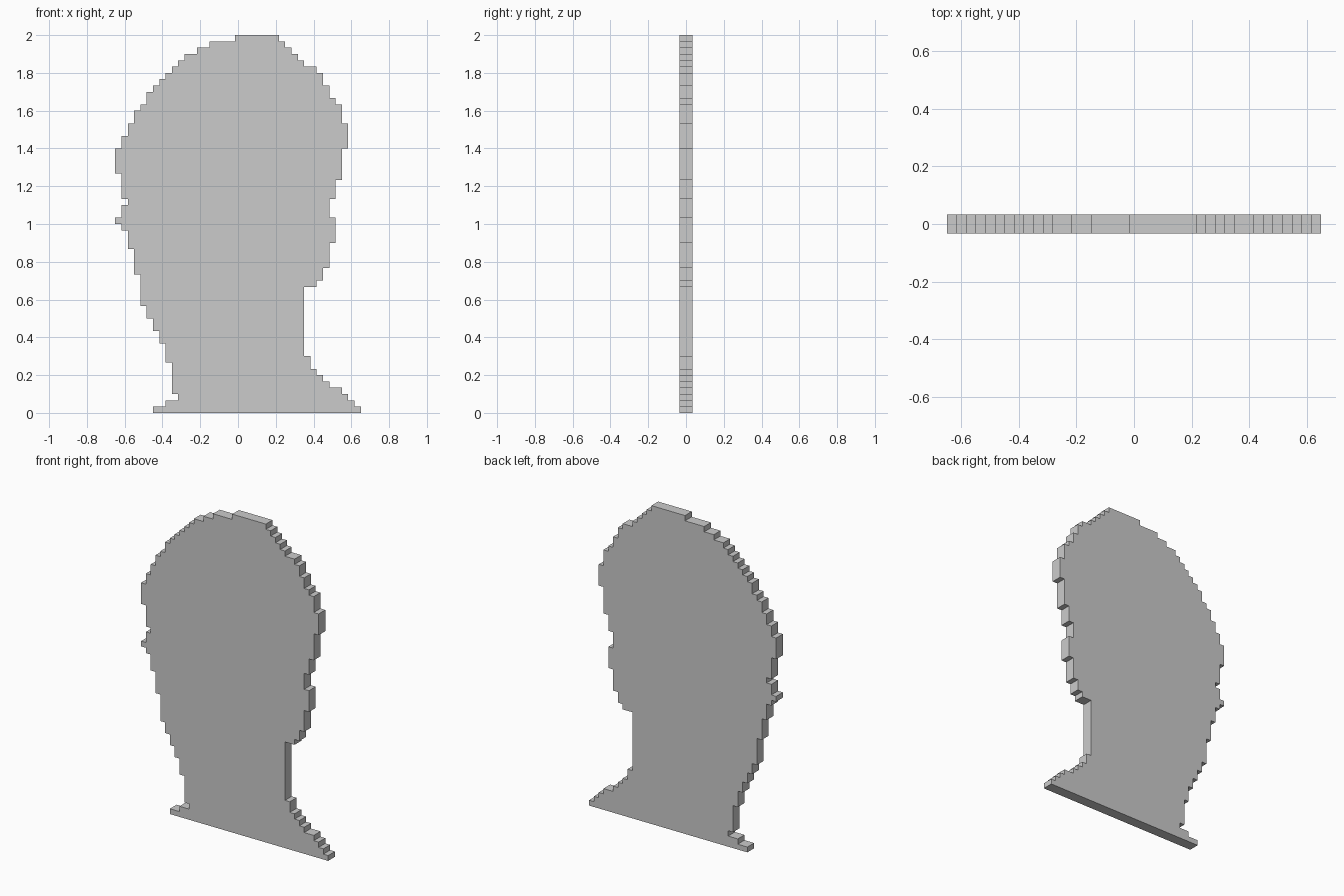
import bpy
import bmesh

if "Cube" in bpy.data.objects:
    bpy.data.objects.remove(bpy.data.objects["Cube"])

CELL = 1 / 30      # size of one stair step
COLS = 39          # width in steps
HALF_DEPTH = CELL  # the plate is two steps thick

# Stepped outline, bottom to top: (column of the edge, row where that run ends)
LEFT = [(6, 1), (8, 2), (10, 3), (9, 8), (8, 11), (7, 13), (6, 15), (5, 17),
        (4, 22), (3, 26), (2, 29), (1, 30), (0, 31), (1, 33), (2, 34), (1, 38),
        (0, 42), (1, 44), (2, 46), (3, 48), (4, 49), (5, 51), (6, 52), (7, 53),
        (8, 54), (9, 55), (10, 56), (11, 57), (13, 58), (15, 59), (19, 60)]
RIGHT = [(39, 1), (38, 2), (37, 3), (36, 4), (34, 5), (33, 6), (32, 7), (31, 9),
         (30, 20), (32, 21), (33, 23), (34, 27), (35, 31), (34, 34), (35, 37),
         (36, 42), (37, 46), (36, 49), (35, 50), (34, 52), (33, 54), (32, 55),
         (30, 56), (29, 57), (28, 58), (27, 59), (26, 60)]


def stair_points(runs):
    """Turn runs into the corner points of a staircase edge."""
    points, row = [], 0
    for col, top in runs:
        x = (col - COLS / 2) * CELL
        points += [(x, row * CELL), (x, top * CELL)]
        row = top
    return points


def extruded_plate(name, outline, half_depth):
    """Fill an x-z outline and give it thickness along y."""
    bm = bmesh.new()
    face = bm.faces.new([bm.verts.new((x, -half_depth, z)) for x, z in outline])
    result = bmesh.ops.extrude_face_region(bm, geom=[face], use_keep_orig=True)
    moved = [v for v in result["geom"] if isinstance(v, bmesh.types.BMVert)]
    bmesh.ops.translate(bm, verts=moved, vec=(0, 2 * half_depth, 0))
    bmesh.ops.recalc_face_normals(bm, faces=bm.faces)
    mesh = bpy.data.meshes.new(name)
    bm.to_mesh(mesh)
    bm.free()
    obj = bpy.data.objects.new(name, mesh)
    bpy.context.collection.objects.link(obj)
    return obj


# Head and neck silhouette, up the right side and down the left
outline = stair_points(RIGHT) + stair_points(LEFT)[::-1]
extruded_plate("head_silhouette", outline, HALF_DEPTH)
